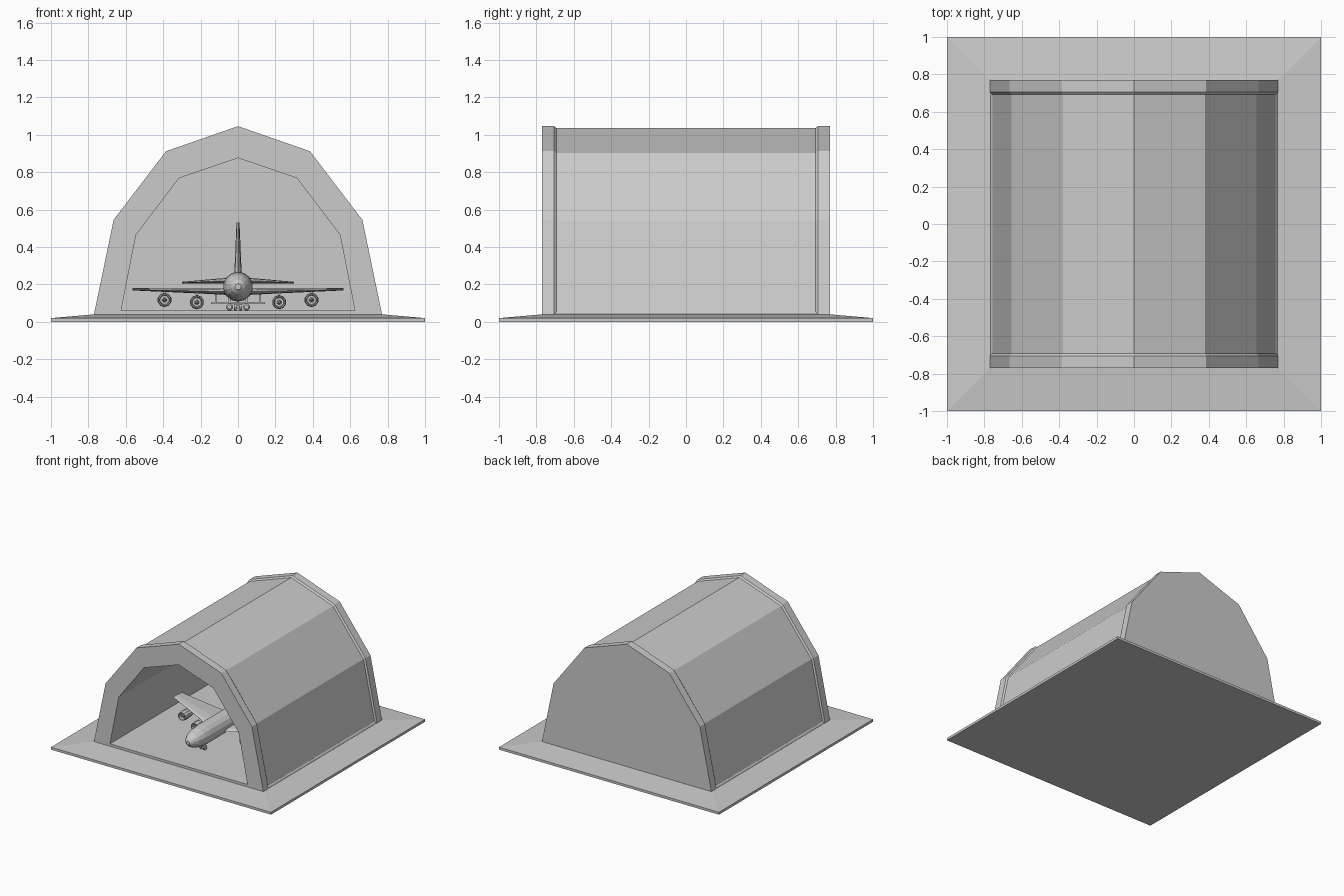
import bpy
import bmesh
from math import cos, sin, tau

cube = bpy.data.objects.get("Cube")
if cube:
    bpy.data.objects.remove(cube, do_unlink=True)

grey = bpy.data.materials.new("light grey")
grey.use_nodes = True
colour = (0.6, 0.6, 0.6, 1)
grey.diffuse_color = colour
grey.node_tree.nodes["Principled BSDF"].inputs["Base Color"].default_value = colour


def loft(name, rings):
    """Skin a list of point rings and close both ends."""
    bm = bmesh.new()
    loops = [[bm.verts.new(p) for p in ring] for ring in rings]
    n = len(loops[0])
    for a, b in zip(loops, loops[1:]):
        for i in range(n):
            j = (i + 1) % n
            bm.faces.new((a[i], a[j], b[j], b[i]))
    bm.faces.new(loops[0])
    bm.faces.new(loops[-1])
    bmesh.ops.recalc_face_normals(bm, faces=bm.faces)
    mesh = bpy.data.meshes.new(name)
    bm.to_mesh(mesh)
    bm.free()
    mesh.materials.append(grey)
    obj = bpy.data.objects.new(name, mesh)
    bpy.context.collection.objects.link(obj)
    return obj


def rect(hx, hy, z, x=0, y=0):
    return [(x + sx * hx, y + sy * hy, z)
            for sx, sy in ((-1, -1), (1, -1), (1, 1), (-1, 1))]


def box(name, x, y, z, hx, hy, hz):
    return loft(name, [rect(hx, hy, z - hz, x, y), rect(hx, hy, z + hz, x, y)])


def arch(half, y):
    """Symmetric arch section, listed from the foot up to the ridge."""
    return ([(-x, y, z) for x, z in half]
            + [(x, y, z) for x, z in reversed(half) if x > 0])


def disc(x, y, z, r, n):
    return [(x + r * cos(tau * (i + 0.5) / n), y, z + r * sin(tau * (i + 0.5) / n))
            for i in range(n)]


def tube(name, x, z, stations, n):
    """Round body along y from (y, radius, rise) stations."""
    return loft(name, [disc(x, y, z + rise, r, n) for y, r, rise in stations])


def blade(y, chord, thick):
    """Aerofoil outline as (y, thickness offset) pairs."""
    shape = ((0, 0), (0.12, 0.38), (0.4, 0.5), (1, 0), (0.4, -0.5), (0.12, -0.38))
    return [(y + c * chord, t * thick) for c, t in shape]


# Ground slab with sloping apron
loft("base_slab", [rect(1, 1, 0), rect(1, 1, 0.02), rect(0.77, 0.77, 0.04)])
loft("wall_skirt", [rect(0.768, 0.7, 0.035), rect(0.768, 0.7, 0.042),
                    rect(0.757, 0.7, 0.055)])

# Hangar shell: hollow inside, thicker frames at both ends
frame = [(0.77, 0.04), (0.665, 0.545), (0.385, 0.912), (0, 1.046)]
skin = [(0.76, 0.04), (0.655, 0.54), (0.379, 0.902), (0, 1.035)]
inside = [(0.625, 0.06), (0.545, 0.465), (0.315, 0.768), (0, 0.876)]
loft("hangar_shell", [
    arch(inside, 0.69), arch(inside, -0.77),
    arch(frame, -0.77), arch(frame, -0.705),
    arch(skin, -0.692), arch(skin, 0.692),
    arch(frame, 0.705), arch(frame, 0.77)])

# Aircraft body
tube("fuselage", 0, 0.188, [
    (-0.65, 0.016, 0), (-0.63, 0.038, 0), (-0.59, 0.06, 0), (-0.53, 0.075, 0),
    (-0.46, 0.08, 0), (0.22, 0.08, 0), (0.4, 0.06, 0.015),
    (0.54, 0.034, 0.035), (0.62, 0.012, 0.045)], 14)

# Tail fin
loft("tail_fin", [[(t, y, z) for y, t in blade(*section)]
                  for z, section in ((0.22, (0.32, 0.27, 0.045)),
                                     (0.3, (0.37, 0.23, 0.036)),
                                     (0.53, (0.52, 0.12, 0.016)))])

for side, label in ((1, "left"), (-1, "right")):
    # Swept wings and tailplanes
    loft(label + "_wing", [
        [(side * x, y, z + t) for y, t in blade(*section)]
        for x, z, section in ((0.02, 0.16, (-0.32, 0.34, 0.036)),
                              (0.22, 0.165, (-0.2, 0.23, 0.026)),
                              (0.565, 0.174, (-0.03, 0.11, 0.012)))])
    loft(label + "_tailplane", [
        [(side * x, y, z + t) for y, t in blade(*section)]
        for x, z, section in ((0.01, 0.222, (0.36, 0.2, 0.035)),
                              (0.3, 0.21, (0.51, 0.09, 0.008)))])

    # Engines with open intakes, hung on pylons
    for place, x, y, z in (("inner", 0.22, -0.25, 0.105), ("outer", 0.393, -0.17, 0.117)):
        name = label + "_" + place
        tube(name + "_engine", side * x, z, [
            (y + 0.03, 0.024, 0), (y, 0.028, 0), (y, 0.034, 0),
            (y + 0.03, 0.038, 0), (y + 0.1, 0.034, 0), (y + 0.16, 0.02, 0)], 10)
        tube(name + "_spinner", side * x, z, [
            (y + 0.002, 0.004, 0), (y + 0.032, 0.014, 0)], 8)
        loft(name + "_pylon", [
            rect(0.005, 0.05, z + 0.025, side * x, y + 0.09),
            rect(0.005, 0.05, 0.168, side * x, y + 0.14)])

    # Landing gear
    box(label + "_main_strut", side * 0.12, -0.02, 0.125, 0.004, 0.008, 0.03)
    for y in (-0.05, 0.01):
        tube(label + "_main_wheel", side * 0.045, 0.08, [
            (y - 0.018, 0.012, 0), (y - 0.009, 0.02, 0),
            (y + 0.009, 0.02, 0), (y + 0.018, 0.012, 0)], 8)
    box(label + "_main_leg", side * 0.045, -0.02, 0.1, 0.005, 0.008, 0.03)
    loft(label + "_nose_wheel", [
        [(side * x, -0.45 + 0.02 * cos(tau * i / 10), 0.08 + 0.02 * sin(tau * i / 10))
         for i in range(10)] for x in (0.009, 0.021)])

box("main_gear_axle", 0, -0.02, 0.098, 0.145, 0.012, 0.004)
box("nose_gear_leg", 0, -0.45, 0.1, 0.006, 0.006, 0.03)
box("nose_gear_axle", 0, -0.45, 0.08, 0.015, 0.004, 0.004)
